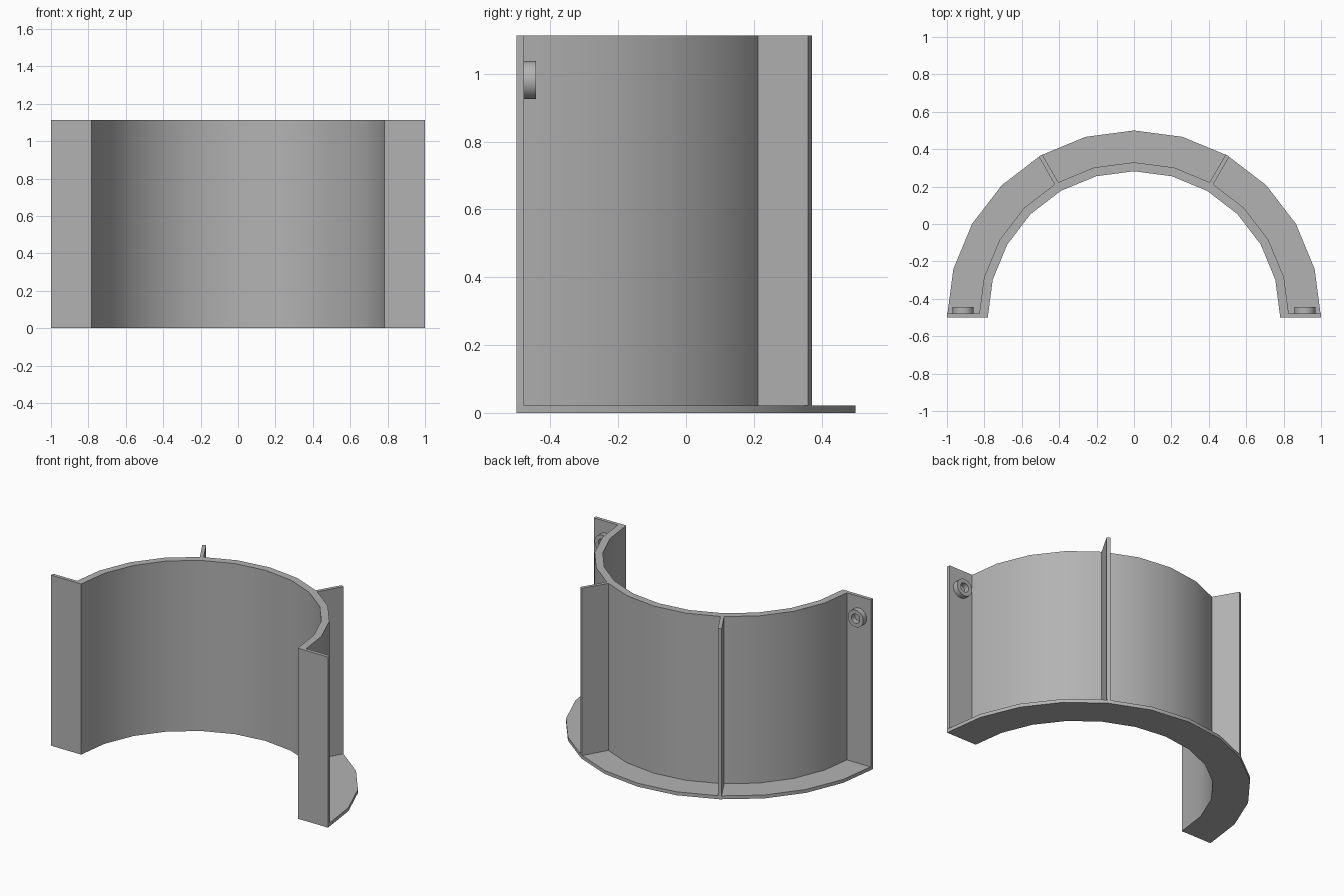
import bpy, bmesh
from math import sin, cos, pi, radians
from mathutils import Matrix, Vector

if "Cube" in bpy.data.objects:
    bpy.data.objects.remove(bpy.data.objects["Cube"])

H, T, CY = 1.113, 0.0225, -0.5        # height, plate thickness, arc centre in y
R_IN, R_WALL, R_OUT = 0.782, 0.83, 1.0

# Dark grey for every part
grey = bpy.data.materials.new("dark_grey")
grey.diffuse_color = (0.45, 0.45, 0.45, 1)
grey.use_nodes = True
grey.node_tree.nodes["Principled BSDF"].inputs["Base Color"].default_value = grey.diffuse_color


def finish(name, bm, smooth=False):
    bmesh.ops.recalc_face_normals(bm, faces=bm.faces[:])
    mesh = bpy.data.meshes.new(name)
    bm.to_mesh(mesh)
    bm.free()
    mesh.materials.append(grey)
    ob = bpy.data.objects.new(name, mesh)
    bpy.context.collection.objects.link(ob)
    if smooth:
        bpy.ops.object.select_all(action='DESELECT')
        ob.select_set(True)
        bpy.context.view_layer.objects.active = ob
        bpy.ops.object.shade_smooth_by_angle(angle=radians(30))
    return ob


def revolve(bm, profile, steps, sweep):
    """Turn a closed (radius, z) profile about z; cap the ends of a partial sweep."""
    full = abs(sweep - 2 * pi) < 1e-6
    count = steps if full else steps + 1
    rings = [[bm.verts.new((r * cos(sweep * i / steps), r * sin(sweep * i / steps), z))
              for r, z in profile] for i in range(count)]
    n = len(profile)
    for i in range(steps):
        a, b = rings[i], rings[(i + 1) % count]
        for j in range(n):
            k = (j + 1) % n
            bm.faces.new((a[j], a[k], b[k], b[j]))
    if not full:
        bm.faces.new(rings[0])
        bm.faces.new(rings[-1])


def box(name, lo, hi, matrix=Matrix()):
    lo, hi = Vector(lo), Vector(hi)
    bm = bmesh.new()
    bmesh.ops.create_cube(bm, size=1)
    bmesh.ops.scale(bm, vec=hi - lo, verts=bm.verts)
    bmesh.ops.translate(bm, vec=(lo + hi) / 2, verts=bm.verts)
    bm.transform(matrix)
    return finish(name, bm)


# Half-round wall with its bottom flange, one L-shaped section
bm = bmesh.new()
revolve(bm, [(R_IN, 0), (R_OUT, 0), (R_OUT, T), (R_WALL, T), (R_WALL, H), (R_IN, H)], 12, pi)
bm.transform(Matrix.Translation((0, CY, 0)))
finish("curved_wall", bm, smooth=True)

for side, s in (("left", -1), ("right", 1)):
    # Upright end flange
    xs = sorted((s * 0.82, s * R_OUT))
    box(f"end_flange_{side}", (xs[0], CY, T), (xs[1], CY + T, H))

    # Radial stiffening rib
    place = Matrix.Translation((0, CY, 0)) @ Matrix.Rotation(radians(90 - s * 30), 4, 'Z')
    box(f"rib_{side}", (0.82, -T / 2, T), (R_OUT, T / 2, H), place)

    # Round hollow boss on the back of the end flange
    bm = bmesh.new()
    revolve(bm, [(0.03, 0), (0.056, 0), (0.056, 0.035), (0.03, 0.035)], 24, 2 * pi)
    bm.transform(Matrix.Translation((s * 0.914, CY + T, 0.981)) @ Matrix.Rotation(-pi / 2, 4, 'X'))
    finish(f"boss_{side}", bm, smooth=True)
